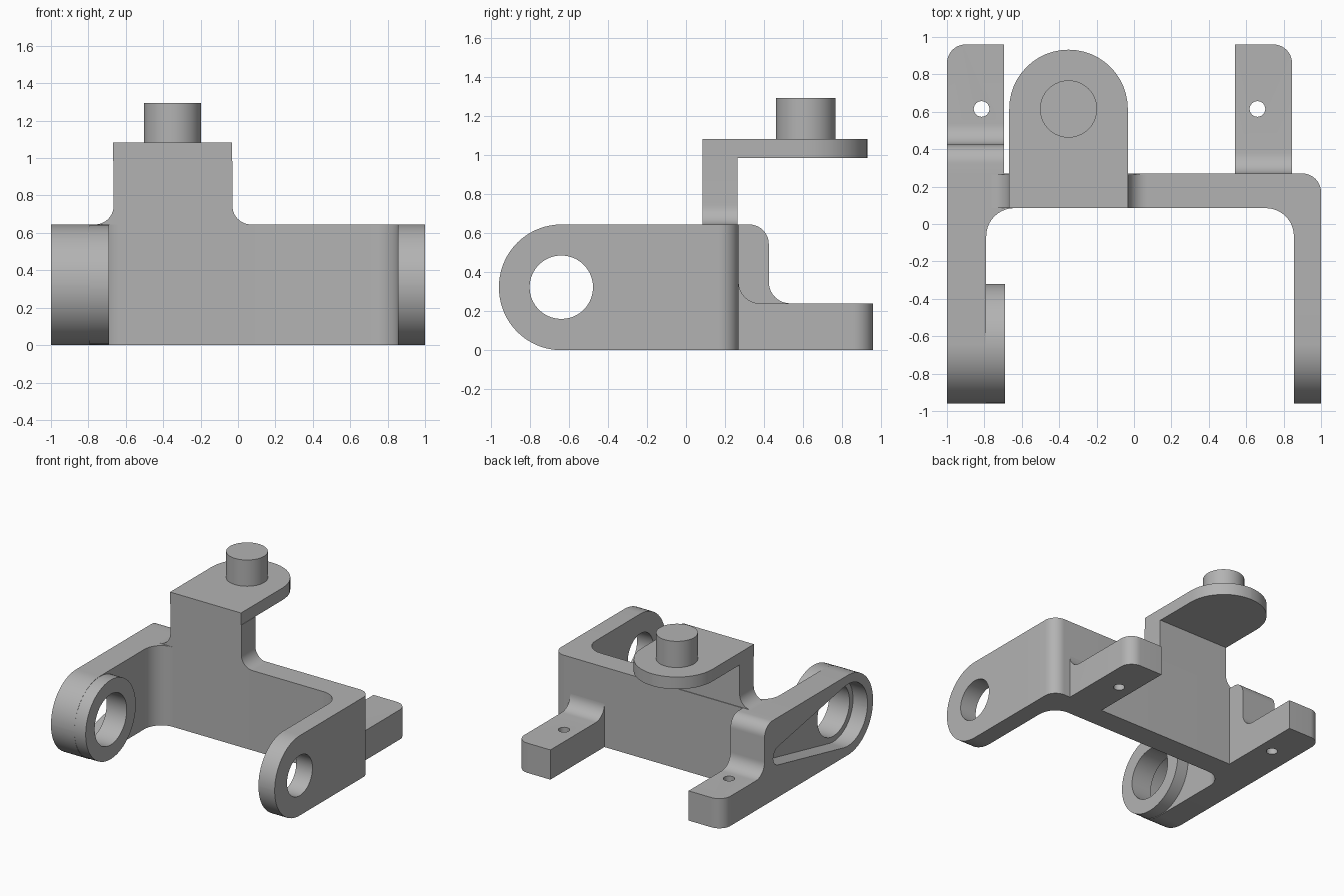
import bpy, bmesh
from math import pi, cos, sin, tan, acos, atan2, radians
from mathutils import Vector

cube = bpy.data.objects.get("Cube")
if cube:
    bpy.data.objects.remove(cube, do_unlink=True)

grey = bpy.data.materials.new("machined grey")
grey.use_nodes = True
colour = (0.45, 0.45, 0.45, 1)
grey.diffuse_color = colour
grey.node_tree.nodes["Principled BSDF"].inputs["Base Color"].default_value = colour


def arc(cu, cv, r, start, end, steps):
    return [(cu + r * cos(start + (end - start) * i / steps),
             cv + r * sin(start + (end - start) * i / steps)) for i in range(steps + 1)]


def circle(cu, cv, r, steps=40):
    return arc(cu, cv, r, 0, 2 * pi, steps)[:-1]


def rounded(corners, steps=10):
    """Polygon from (u, v, radius) corners, each replaced with an arc."""
    out = []
    for i, (u, v, r) in enumerate(corners):
        p = Vector((u, v))
        if not r:
            out.append((u, v))
            continue
        a = (Vector(corners[i - 1][:2]) - p).normalized()
        b = (Vector(corners[(i + 1) % len(corners)][:2]) - p).normalized()
        half = a.angle(b) / 2
        c = p + (a + b).normalized() * r / sin(half)
        s, e = p + a * r / tan(half) - c, p + b * r / tan(half) - c
        start, sweep = atan2(s.y, s.x), atan2(s.x * e.y - s.y * e.x, s.dot(e))
        out += arc(c.x, c.y, r, start, start + sweep, steps)
    return out


def teardrop(big, R, small, r):
    """Outline wrapped around two circles."""
    d = Vector(small) - Vector(big)
    phi, t = atan2(d.y, d.x), acos((R - r) / d.length)
    return arc(*big, R, phi + t, phi + 2 * pi - t, 28) + arc(*small, r, phi - t, phi + t, 10)


def prism(name, axis, outline, lo, hi, bevel_at=None, radius=0.1):
    """Extrude an outline along an axis; optionally round one upright edge."""
    place = {"x": lambda u, v, w: (w, u, v),
             "y": lambda u, v, w: (u, w, v),
             "z": lambda u, v, w: (u, v, w)}[axis]
    bm = bmesh.new()
    face = bm.faces.new([bm.verts.new(place(u, v, lo)) for u, v in outline])
    ext = bmesh.ops.extrude_face_region(bm, geom=[face])
    shift = Vector(place(0, 0, hi - lo))
    bmesh.ops.translate(bm, vec=shift, verts=[g for g in ext["geom"] if isinstance(g, bmesh.types.BMVert)])
    if bevel_at:
        edges = [e for e in bm.edges
                 if all((v.co.xy - Vector(bevel_at)).length < 0.001 for v in e.verts)]
        bmesh.ops.bevel(bm, geom=edges, offset=radius, segments=10, profile=0.5, affect="EDGES")
    bmesh.ops.recalc_face_normals(bm, faces=bm.faces)
    mesh = bpy.data.meshes.new(name)
    bm.to_mesh(mesh)
    bm.free()
    mesh.materials.append(grey)
    obj = bpy.data.objects.new(name, mesh)
    bpy.context.collection.objects.link(obj)
    return obj


def activate(obj):
    bpy.ops.object.select_all(action="DESELECT")
    obj.select_set(True)
    bpy.context.view_layer.objects.active = obj


def cut(obj, *cutters):
    activate(obj)
    for c in cutters:
        mod = obj.modifiers.new("cut", "BOOLEAN")
        mod.operation, mod.solver, mod.object = "DIFFERENCE", "EXACT", c
        bpy.ops.object.modifier_apply(modifier=mod.name)


TOP, BACK, FRONT = 0.645, 0.27, 0.085
PIVOT = (-0.64, 0.323)
PIN = (-0.35, 0.615)

# Cross wall with rounded inside corners
wall = prism("cross_wall", "z", rounded([
    (-0.8, BACK, 0), (1, BACK, 0.1), (1, -0.07, 0), (0.855, -0.07, 0),
    (0.855, FRONT, 0.15), (-0.79, FRONT, 0.15), (-0.79, -0.07, 0), (-0.8, -0.07, 0)]), 0, TOP)


# Fork arms with round ends
def arm_outline(back):
    return rounded([(-0.96, 0, 0.32), (back, 0, 0), (back, TOP, 0), (-0.96, TOP, 0.32)], 18)


left_arm = prism("left_arm", "x", arm_outline(-0.07), 0.855, 1)
right_arm = prism("right_arm", "x", arm_outline(BACK), -1, -0.79)
boss = prism("pivot_boss", "x", circle(*PIVOT, 0.32, 48), -0.79, -0.69)

# Rear mounting feet
left_foot = prism("left_foot", "x", rounded([
    (BACK, 0, 0), (0.96, 0, 0), (0.96, 0.24, 0), (BACK, 0.24, 0.11),
    (BACK, 0.36, 0), (0.26, 0.36, 0), (0.26, 0, 0)]), 0.54, 0.845, (0.845, 0.96))
right_foot = prism("right_foot", "x", rounded([
    (BACK, 0, 0), (0.96, 0, 0), (0.96, 0.24, 0), (0.425, 0.24, 0.11),
    (0.425, TOP, 0.1), (BACK, TOP, 0)]), -1, -0.695, (-1, 0.96))

# Neck, top plate and pin
neck = prism("neck", "y", rounded([
    (-0.665, 0.985, 0), (-0.03, 0.985, 0), (-0.03, TOP, 0.1), (0.08, TOP, 0), (0.08, 0.64, 0),
    (-0.775, 0.64, 0), (-0.775, TOP, 0), (-0.665, TOP, 0.1)]), FRONT, BACK - 0.005)
plate = prism("top_plate", "z", rounded([
    (-0.667, FRONT, 0), (-0.033, FRONT, 0), (-0.033, 0.932, 0.3165),
    (-0.667, 0.932, 0.3165)], 12), 0.985, 1.083)
pin = prism("pin", "z", circle(*PIN, 0.153), 1.083, 1.295)

# Bores, bolt holes and the outer pocket
small_bore = prism("small_bore_cutter", "x", circle(*PIVOT, 0.163), 0.7, 1.2)
large_bore = prism("large_bore_cutter", "x", circle(*PIVOT, 0.205), -1.2, -0.6)
pocket = prism("pocket_cutter", "x", teardrop(PIVOT, 0.25, (0.24, 0.335), 0.075), -1.2, -0.87)
bolts = [prism("bolt_cutter", "z", circle(x, 0.615, 0.042, 24), -0.1, 0.4) for x in (0.66, -0.815)]
cut(left_arm, small_bore)
cut(right_arm, large_bore, pocket)
cut(boss, large_bore)
cut(left_foot, bolts[0])
cut(right_foot, bolts[1], pocket)
for c in [small_bore, large_bore, pocket] + bolts:
    bpy.data.objects.remove(c, do_unlink=True)

for obj in (wall, left_arm, right_arm, boss, left_foot, right_foot, neck, plate, pin):
    activate(obj)
    bpy.ops.object.shade_smooth_by_angle(angle=radians(30))
